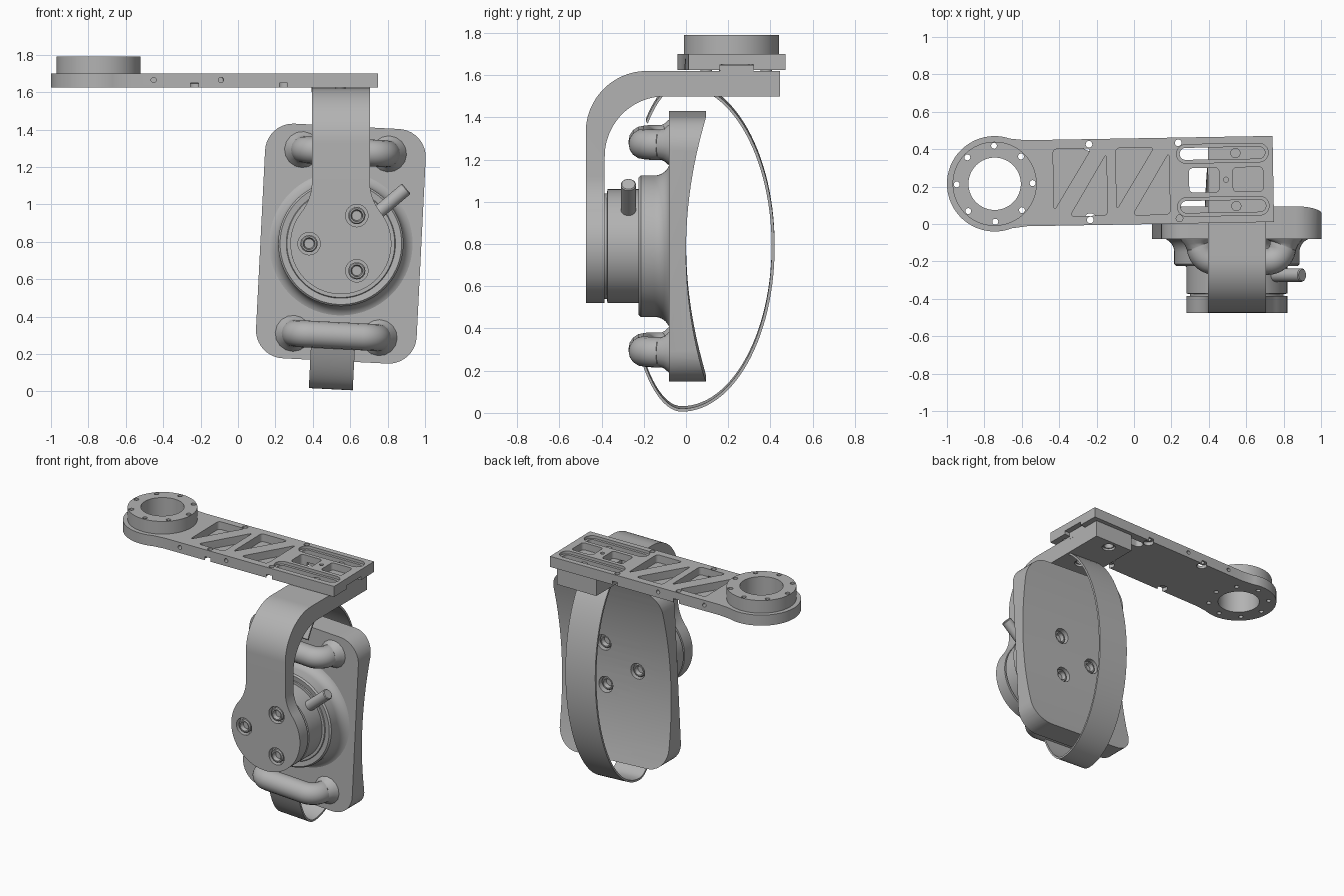
import bpy, bmesh
from math import sin, cos, pi, radians
from mathutils import Matrix

if "Cube" in bpy.data.objects:
    bpy.data.objects.remove(bpy.data.objects["Cube"])

grey = bpy.data.materials.new("plain grey")
grey.use_nodes = True
grey.diffuse_color = (0.45, 0.45, 0.45, 1)
grey.node_tree.nodes["Principled BSDF"].inputs["Base Color"].default_value = (0.45, 0.45, 0.45, 1)

# Frames shared by the tilted pad assembly and the slightly turned arm
HUB = Matrix.Translation((0.55, 0, 0.79))
PAD = HUB @ Matrix.Rotation(radians(2.9), 4, 'Y')
ARM = Matrix.Translation((-0.745, 0.215, 0)) @ Matrix.Rotation(radians(1), 4, 'Z')
MAP = {'X': lambda u, v, d: (d, u, v), 'Y': lambda u, v, d: (u, d, v), 'Z': lambda u, v, d: (u, v, d)}


def finish(name, bm, frame):
    bmesh.ops.recalc_face_normals(bm, faces=bm.faces)
    mesh = bpy.data.meshes.new(name)
    bm.to_mesh(mesh)
    bm.free()
    mesh.materials.append(grey)
    ob = bpy.data.objects.new(name, mesh)
    ob.matrix_world = frame
    bpy.context.collection.objects.link(ob)
    return ob


def activate(ob):
    bpy.ops.object.select_all(action='DESELECT')
    ob.select_set(True)
    bpy.context.view_layer.objects.active = ob


def smooth(ob):
    activate(ob)
    bpy.ops.object.shade_smooth_by_angle(angle=radians(32))


def arc(cx, cy, r, a, b, n=24, ry=None):
    angles = [radians(a + (b - a) * i / n) for i in range(n + 1)]
    return [(cx + r * cos(t), cy + (ry or r) * sin(t)) for t in angles]


def circle(cx, cy, r, n=32):
    return arc(cx, cy, r, 0, 360, n)[:-1]


def box(cx, cy, w, h, r=0.0):
    if not r:
        return [(cx - w, cy - h), (cx + w, cy - h), (cx + w, cy + h), (cx - w, cy + h)]
    pts = []
    for k, (sx, sy) in enumerate([(1, 1), (-1, 1), (-1, -1), (1, -1)]):
        pts += arc(cx + sx * (w - r), cy + sy * (h - r), r, 90 * k, 90 * k + 90, 10)
    return pts


def prism(name, pts, lo, hi, axis, frame, corner=0.0):
    """Outline extruded along an axis, with optional rounded corners."""
    bm = bmesh.new()
    face = bm.faces.new([bm.verts.new(MAP[axis](u, v, lo)) for u, v in pts])
    if corner:
        bmesh.ops.bevel(bm, geom=bm.verts[:], offset=corner, segments=4, profile=0.5, affect='VERTICES')
        face = bm.faces[:][0]
    new = bmesh.ops.extrude_face_region(bm, geom=[face])["geom"]
    shift = MAP[axis](0, 0, hi - lo)
    bmesh.ops.translate(bm, vec=shift, verts=[g for g in new if isinstance(g, bmesh.types.BMVert)])
    if len(bm.faces) and not any(f == face for f in bm.faces):
        bm.faces.new(face.verts)
    bmesh.ops.holes_fill(bm, edges=bm.edges[:])
    return finish(name, bm, frame)


def lathe(name, profile, axis, frame, centre=(0, 0), n=64):
    """Turned part: profile of (radius, depth), starting and ending on the axis."""
    bm = bmesh.new()
    rows = []
    for r, d in profile:
        pts = circle(*centre, r, n) if r else [centre]
        rows.append([bm.verts.new(MAP[axis](u, v, d)) for u, v in pts])
    for a, b in zip(rows, rows[1:]):
        for i in range(n):
            j = (i + 1) % n
            ring = [a[i % len(a)], a[j % len(a)], b[j % len(b)], b[i % len(b)]]
            bm.faces.new(list(dict.fromkeys(ring)))
    return finish(name, bm, frame)


def boolean(ob, cutter, operation='DIFFERENCE'):
    mod = ob.modifiers.new("cut", 'BOOLEAN')
    mod.operation, mod.solver, mod.object = operation, 'EXACT', cutter
    activate(ob)
    bpy.ops.object.modifier_apply(modifier=mod.name)
    bpy.data.objects.remove(cutter)


def cut(ob, pts, lo, hi, axis, frame, corner=0.0):
    boolean(ob, prism("cutter", pts, lo, hi, axis, frame, corner))


def screw(name, u, v, d, out, axis, frame):
    """Socket head sitting in a counterbore; out is the facing direction."""
    prof = [(0, d - out * .03), (.046, d - out * .03), (.046, d + out * .012), (.04, d + out * .018),
            (.032, d + out * .018), (.026, d - out * .01), (0, d - out * .01)]
    smooth(lathe(name, prof, axis, frame, (u, v), 24))


BOLTS = [(0.085, 0.15), (-0.17, 0.0), (0.085, -0.145)]

# Arm plate: round end blending into a long bar
bar = [(0.17, 0.23)] + arc(0, 0, 0.255, 70, 290, 56) + [(0.17, -0.23), (1.49, -0.23), (1.49, 0.23)]
arm = prism("arm_plate", bar, 1.625, 1.70, 'Z', ARM)
ring = prism("arm_end_ring", circle(0, 0, 0.225, 64), 1.69, 1.79, 'Z', ARM)
for part in (arm, ring):
    cut(part, circle(0, 0, 0.14, 64), 1.5, 1.9, 'Z', ARM)
    for i in range(8):
        t = i * pi / 4
        cut(part, circle(0.203 * cos(t), 0.203 * sin(t), 0.016, 12), 1.5, 1.9, 'Z', ARM)
# Triangular lightening pockets either side of a diagonal rib
for x in (0.315, 0.65):
    cut(arm, [(x, 0.18), (x + 0.205, 0.18), (x, -0.15)], 1.645, 1.8, 'Z', ARM, 0.022)
    cut(arm, [(x + 0.285, -0.18), (x + 0.285, 0.15), (x + 0.085, -0.18)], 1.645, 1.8, 'Z', ARM, 0.022)
# Edge bolt holes with counterbores below, and side holes
for s in (-1, 1):
    for x in (0.508, 0.985):
        cut(arm, circle(x, s * 0.202, 0.018, 16), 1.5, 1.8, 'Z', ARM)
        cut(arm, circle(x, s * 0.202, 0.035, 20), 1.5, 1.65, 'Z', ARM)
    for x in (0.29, 0.65):
        cut(arm, circle(x, 1.665, 0.014, 12), s * 0.18, s * 0.3, 'Y', ARM)
    # Long adjusting slot with a stepped rim
    cut(arm, box(1.22, s * 0.142, 0.245, 0.05, 0.0499), 1.68, 1.8, 'Z', ARM)
    cut(arm, box(1.22, s * 0.142, 0.228, 0.032, 0.0319), 1.5, 1.8, 'Z', ARM)
for x in (1.12, 1.355):
    cut(arm, box(x, 0, 0.08, 0.065, 0.02), 1.5, 1.8, 'Z', ARM)
cut(arm, circle(1.237, 0, 0.014, 12), 1.5, 1.8, 'Z', ARM)
cut(arm, box(1.3, 0, 0.22, 0.08), 1.5, 1.65, 'Z', ARM)
smooth(arm)
smooth(ring)

# Bent bracket: side profile intersected with the front outline
side = [(-0.475, 0.4)] + arc(-0.185, 1.33, 0.29, 180, 90) + [(0.445, 1.62), (0.445, 1.50)]
side += arc(-0.10, 1.215, 0.285, 90, 180) + [(-0.385, 0.4)]
bracket = prism("bent_bracket", side, 0.2, 0.9, 'X', Matrix())
half = [(0.155, 0.9)] + arc(0.415, 0.33, 0.26, 180, 218.5, 14) + arc(0, 0, 0.27, 37, -90, 40)
outline = half + [(-x, z) for x, z in reversed(half[:-1])]
boolean(bracket, prism("outline", outline, -0.7, 0.7, 'Y', HUB), 'INTERSECT')
for u, v in BOLTS:
    cut(bracket, circle(u, v, 0.06), -0.6, -0.435, 'Y', HUB)
    screw("bracket_screw", u, v, -0.455, -1, 'Y', HUB)
for s in (-1, 1):
    cut(bracket, circle(1.29, s * 0.142, 0.045, 24), 1.4, 1.54, 'Z', ARM)
    screw("under_screw", 1.29, s * 0.142, 1.53, -1, 'Z', ARM)
    smooth(prism("slot_bolt", circle(1.29, s * 0.142, 0.027, 20), 1.6, 1.665, 'Z', ARM))
smooth(bracket)
prism("bracket_key", box(1.295, 0, 0.155, 0.079), 1.6, 1.649, 'Z', ARM)

# Round hub flaring into the pad
hub = [(0, -0.39), (0.25, -0.39), (0.25, -0.375), (0.27, -0.372), (0.27, -0.225), (0.288, -0.225),
       (0.292, -0.22), (0.325, -0.224), (0.335, -0.214)]
hub += arc(0.41, -0.15, 0.075, 180, 90, 10) + [(0.41, -0.06), (0, -0.06)]
smooth(lathe("hub", hub, 'Y', PAD, n=96))

# Lever pin sticking out of the hub
pin_frame = HUB @ Matrix.Translation((0, -0.273, 0)) @ Matrix.Rotation(radians(50), 4, 'Y')
smooth(lathe("lever_pin", [(0, 0.2), (0.036, 0.2), (0.036, 0.452), (0.031, 0.457), (0, 0.457)],
             'Z', pin_frame, n=24))

# Pad with rounded corners and a hollow back
pad = prism("pad", box(0, 0, 0.43, 0.628, 0.15), -0.08, 0.2, 'Y', PAD)
cut(pad, circle(2.13, 0, 2.13, 256), -1, 1, 'X', PAD)
for u, v in BOLTS:
    cut(pad, circle(u, v, 0.055), -0.045, 0.3, 'Y', PAD)
    screw("pad_screw", u, v, -0.03, 1, 'Y', PAD)
smooth(pad)

# Two bent handles, thickened where they meet the pad
for s, name in ((1, "upper_handle"), (-1, "lower_handle")):
    end = [(0.228, -0.06, 1.5), (0.228, -0.085, 1.3), (0.226, -0.1, 1.1), (0.224, -0.115, 1.0)]
    end += [(x, y, 1.0) for x, y in arc(0.14, -0.118, 0.082, 0, -90, 10)]
    path = end + [(-x, y, r) for x, y, r in reversed(end)]
    curve = bpy.data.curves.new(name, 'CURVE')
    curve.dimensions = '3D'
    curve.bevel_depth, curve.bevel_resolution = 0.072, 6
    spline = curve.splines.new('POLY')
    spline.points.add(len(path) - 1)
    for p, (x, y, r) in zip(spline.points, path):
        p.co, p.radius = (x, y, s * 0.492, 1), r
    curve.materials.append(grey)
    handle = bpy.data.objects.new(name, curve)
    handle.matrix_world = PAD
    bpy.context.collection.objects.link(handle)
    activate(handle)
    bpy.ops.object.convert(target='MESH')
    smooth(bpy.context.object)

# Thin strap looping behind the pad from handle to handle
def loop(t):
    return (arc(-0.02, 0, 0.265 - t, -134, -90, 12, 0.78 - t)[:-1]
            + arc(-0.02, 0, 0.44 - t, -90, 90, 56, 0.78 - t)
            + arc(-0.02, 0, 0.265 - t, 90, 130, 12, 0.78 - t)[1:])


smooth(prism("strap", loop(0) + loop(0.014)[::-1], -0.132, 0.103, 'X', PAD))
